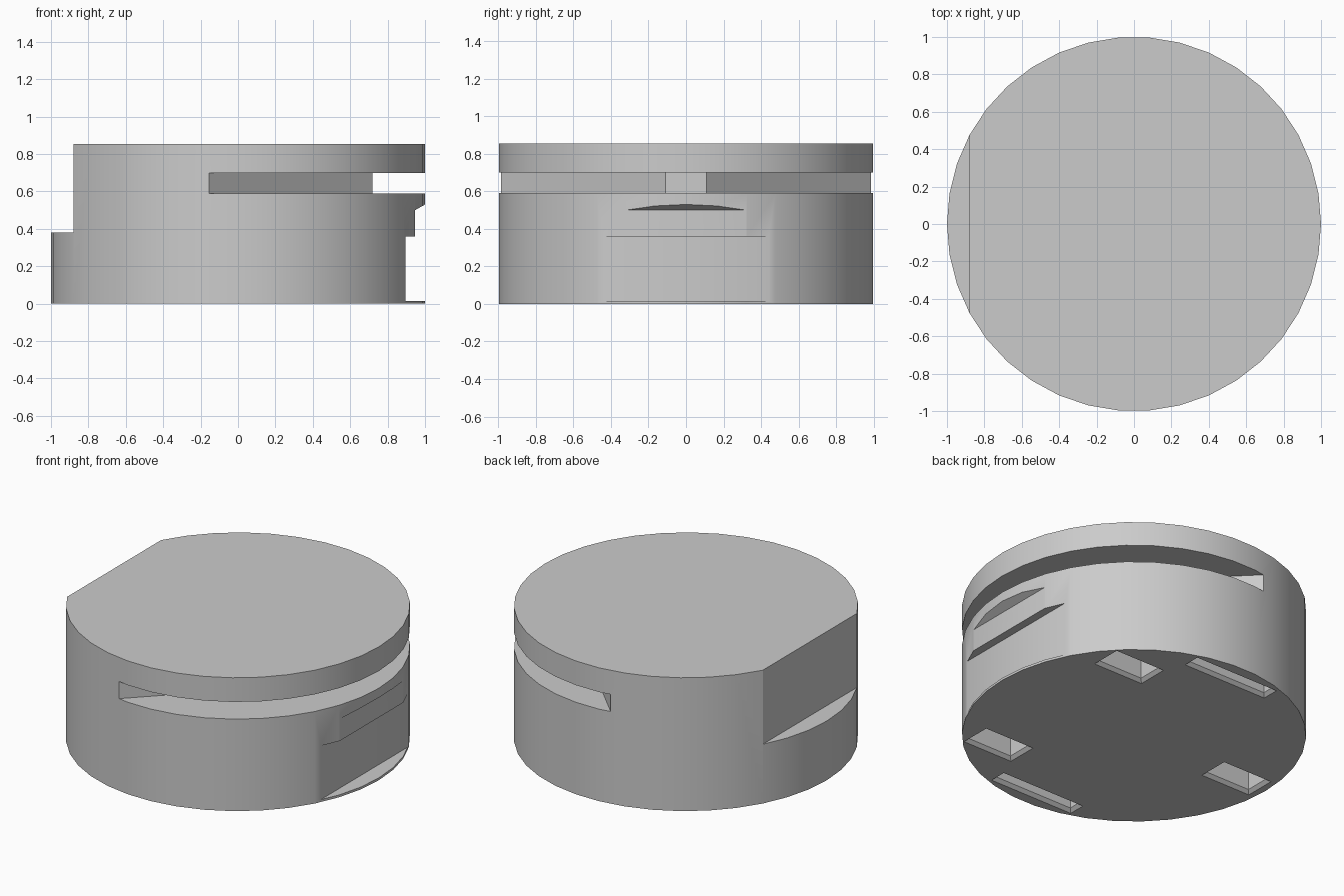
import bpy
import bmesh
import math
from mathutils import Vector

if "Cube" in bpy.data.objects:
    bpy.data.objects.remove(bpy.data.objects["Cube"], do_unlink=True)

# One grey plastic colour
grey = bpy.data.materials.new("light_grey")
grey.use_nodes = True
colour = (0.6, 0.6, 0.6, 1)
grey.diffuse_color = colour
grey.node_tree.nodes["Principled BSDF"].inputs["Base Color"].default_value = colour


def make_object(name, bm):
    bmesh.ops.recalc_face_normals(bm, faces=bm.faces)
    mesh = bpy.data.meshes.new(name)
    bm.to_mesh(mesh)
    bm.free()
    mesh.materials.append(grey)
    obj = bpy.data.objects.new(name, mesh)
    bpy.context.collection.objects.link(obj)
    return obj


def loft(name, rings):
    """Solid through a stack of matching outlines, capped at both ends."""
    bm = bmesh.new()
    loops = [[bm.verts.new(p) for p in ring] for ring in rings]
    for low, high in zip(loops, loops[1:]):
        for i in range(len(low)):
            j = (i + 1) % len(low)
            bm.faces.new((low[i], low[j], high[j], high[i]))
    bm.faces.new(loops[0])
    bm.faces.new(loops[-1])
    return make_object(name, bm)


def prism(name, outline, z0, z1):
    return loft(name, [[(x, y, z) for x, y in outline] for z in (z0, z1)])


def rectangle(x0, x1, y0, y1, z, grow):
    x0, x1, y0, y1 = x0 - grow, x1 + grow, y0 - grow, y1 + grow
    return [(x0, y0, z), (x1, y0, z), (x1, y1, z), (x0, y1, z)]


def cut(target, cutter):
    cutter.hide_render = True
    mod = target.modifiers.new("cut", "BOOLEAN")
    mod.operation = "DIFFERENCE"
    mod.solver = "EXACT"
    mod.object = cutter
    bpy.context.view_layer.objects.active = target
    bpy.ops.object.modifier_apply(modifier=mod.name)
    bpy.data.objects.remove(cutter, do_unlink=True)


# Round body
SIDES, HEIGHT = 38, 0.855
circle = [(math.cos(a), math.sin(a))
          for a in (math.tau * i / SIDES for i in range(SIDES))]
body = prism("round_body", circle, 0, HEIGHT)

# Flat on one side with a ledge below it
cut(body, prism("flat_cutter",
                [(-1.2, -1), (-0.879, -1), (-0.879, 1), (-1.2, 1)], 0.38, 1))

# Horizontal slot with a blunt V-shaped back wall
half = [(0.72, 0.11), (-0.28, 1.11), (1.2, 1.11)]
slot = half + [(x, -y) for x, y in reversed(half)]
cut(body, prism("slot_cutter", slot, 0.59, 0.70))

# Stepped recess opposite the flat
profile = [(0.895, 0.015), (1.1, 0.015), (1.1, 0.587),
           (0.947, 0.5), (0.947, 0.36), (0.895, 0.36)]
cut(body, loft("recess_cutter",
               [[(x, y, z) for x, z in profile] for y in (-0.8, 0.8)]))

# Pockets in the underside, each with a chamfered mouth
CHAMFER, DEPTH = 0.02, 0.25
pockets = [(-0.955, -0.6, -0.1, 0.1)]
for x0, x1, y0, y1 in [(0.355, 0.71, 0.49, 0.69), (-0.3, 0.3, 0.82, 0.93)]:
    pockets += [(x0, x1, y0, y1), (x0, x1, -y1, -y0)]
for box in pockets:
    cut(body, loft("pocket_cutter", [
        rectangle(*box, -0.1, 0),
        rectangle(*box, 0, 0),
        rectangle(*box, CHAMFER, -CHAMFER),
        rectangle(*box, DEPTH, -CHAMFER)]))

# Smooth wall, sharp cut edges
bpy.ops.object.select_all(action="DESELECT")
body.select_set(True)
bpy.context.view_layer.objects.active = body
bpy.ops.object.shade_smooth_by_angle(angle=math.radians(25))
